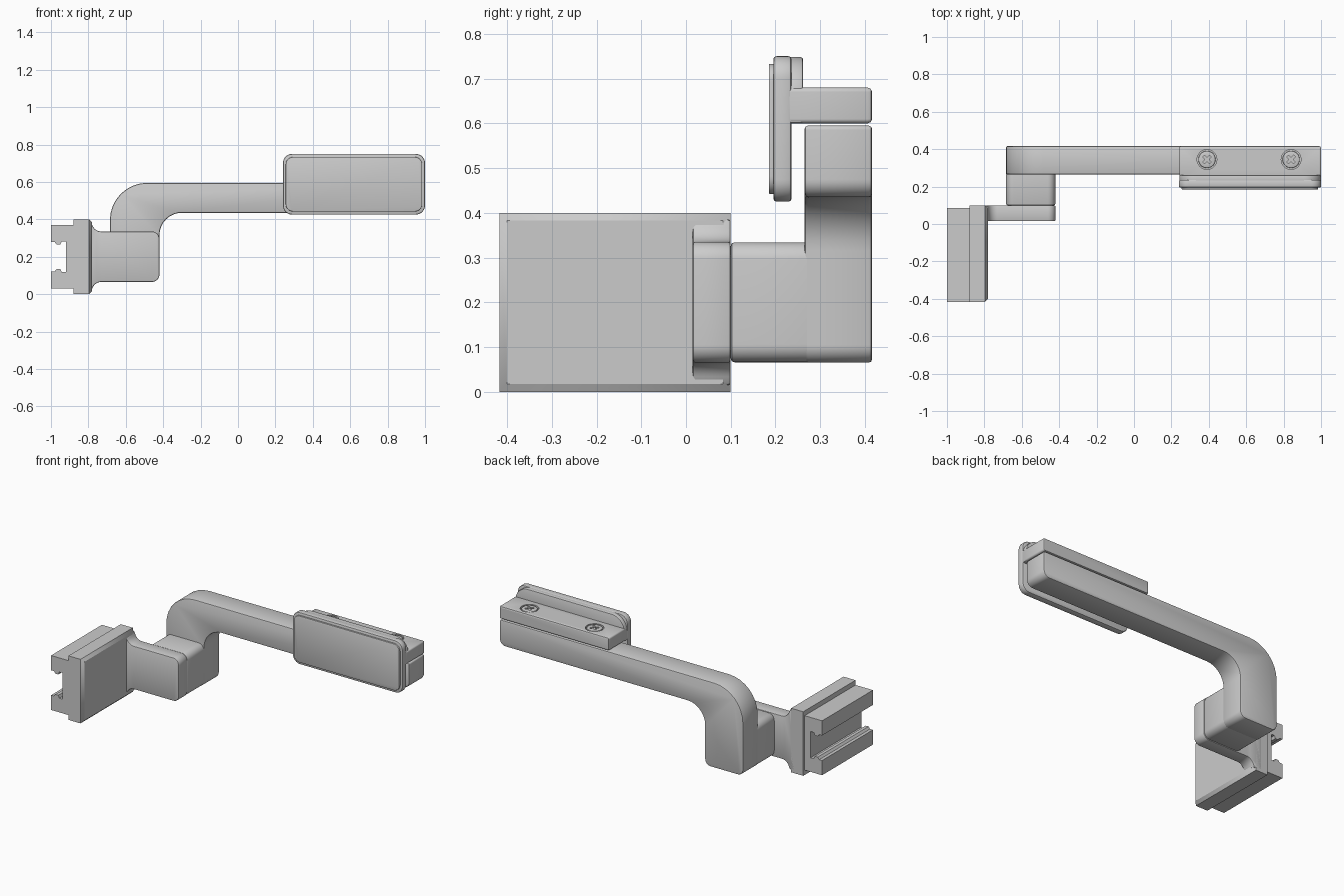
import bpy, bmesh, math
from mathutils import Vector

if "Cube" in bpy.data.objects:
    bpy.data.objects.remove(bpy.data.objects["Cube"])


def rounded(points, seg=8):
    """Turn (x, z, radius) corners into an outline with arcs."""
    out, n = [], len(points)
    for i, (x, z, r) in enumerate(points):
        p = Vector((x, z))
        if r == 0:
            out.append(p)
            continue
        a = (Vector(points[i - 1][:2]) - p).normalized()
        b = (Vector(points[(i + 1) % n][:2]) - p).normalized()
        half = a.angle(b) / 2
        c = p + (a + b).normalized() * (r / math.sin(half))
        s, e = p + a * (r / math.tan(half)) - c, p + b * (r / math.tan(half)) - c
        total = s.angle(e)
        for k in range(seg + 1):
            t = k / seg
            v = s * math.sin((1 - t) * total) + e * math.sin(t * total)
            out.append(c + v / math.sin(total))
    return out


def finish(ob, bevel=0, seg=2):
    bpy.ops.object.select_all(action='DESELECT')
    bpy.context.view_layer.objects.active = ob
    ob.select_set(True)
    if bevel:
        m = ob.modifiers.new("bevel", 'BEVEL')
        m.width, m.segments, m.limit_method = bevel, seg, 'ANGLE'
        m.angle_limit = math.radians(40)
        bpy.ops.object.modifier_apply(modifier=m.name)
    bpy.ops.object.shade_smooth_by_angle(angle=math.radians(30))
    return ob


def extrude(name, points, y0, y1, bevel=0, seg=2):
    """Extrude an x-z outline along y."""
    bm = bmesh.new()
    f = bm.faces.new([bm.verts.new((p.x, y0, p.y)) for p in rounded(points)])
    new = bmesh.ops.extrude_face_region(bm, geom=[f])['geom']
    bmesh.ops.translate(bm, vec=(0, y1 - y0, 0),
                        verts=[g for g in new if isinstance(g, bmesh.types.BMVert)])
    bmesh.ops.recalc_face_normals(bm, faces=bm.faces)
    me = bpy.data.meshes.new(name)
    bm.to_mesh(me)
    bm.free()
    ob = bpy.data.objects.new(name, me)
    bpy.context.collection.objects.link(ob)
    return finish(ob, bevel, seg)


def rect(x0, x1, z0, z1, r=0):
    return [(x0, z0, r), (x1, z0, r), (x1, z1, r), (x0, z1, r)]


def cylinder(name, x, y, z0, z1, r):
    bpy.ops.mesh.primitive_cylinder_add(vertices=32, radius=r, depth=z1 - z0,
                                        location=(x, y, (z0 + z1) / 2))
    bpy.context.object.name = name
    return bpy.context.object


def cut(target, cutter):
    m = target.modifiers.new("cut", 'BOOLEAN')
    m.operation, m.solver, m.object = 'DIFFERENCE', 'EXACT', cutter
    bpy.context.view_layer.objects.active = target
    bpy.ops.object.modifier_apply(modifier=m.name)
    bpy.data.objects.remove(cutter)


# slotted rail with small ribs inside the slot
upper = [(-1, .37, 0), (-1, .278, 0), (-.98, .278, 0), (-.97, .265, 0), (-.95, .265, 0),
         (-.943, .282, 0), (-.92, .282, 0)]
lower = [(x, .4 - z, 0) for x, z, r in reversed(upper)]
extrude("clamp_rail", upper + lower + [(-.87, .03, 0), (-.87, .37, 0)], -.417, .085)

# flange with chamfered front edges
flange = extrude("clamp_flange", rect(-.88, -.78, 0, .4), -.417, .1)
bm = bmesh.new()
bm.from_mesh(flange.data)
edges = [e for e in bm.edges if all(v.co.x > -.79 for v in e.verts)]
bmesh.ops.bevel(bm, geom=edges, offset=.017, segments=1, affect='EDGES')
bm.to_mesh(flange.data)
bm.free()

# neck plate flaring into the flange
extrude("neck_plate", [(-.84, .385, 0), (-.785, .385, 0), (-.765, .335, .05), (-.42, .335, .04),
                       (-.42, .065, .04), (-.765, .065, .05), (-.785, .015, 0),
                       (-.84, .015, 0)], .015, .1, .006)

# spacer block and bent arm
extrude("spacer_block", rect(-.684, -.421, .066, .334, .04), .1, .36, .008)
extrude("bent_arm", [(-.685, .065, .04), (-.42, .065, .04), (-.42, .435, .12), (.998, .435, .04),
                     (.998, .595, .01), (-.685, .595, .2)], .265, .416, .008)

# angled holder: top plate, rib, front plate and pad
top = extrude("holder_top_plate", rect(.242, 1, .6, .68, .01), .225, .416, .01)
extrude("holder_rib", [(.242, .6, 0), (.999, .6, 0), (.999, .748, .09), (.242, .748, .09)],
        .22, .262, .006)
extrude("holder_front_plate", rect(.24, 1, .425, .75, .05), .195, .236, .007)
extrude("front_pad", rect(.255, .985, .442, .733, .04), .185, .2, .003)

# recessed cross-head screws
for i, x in enumerate((.39, .84)):
    cut(top, cylinder("hole", x, .345, .668, .70, .053))
    head = cylinder("screw_%d" % i, x, .345, .65, .68, .046)
    finish(head, .005)
    for ang in (0, 1):
        bpy.ops.mesh.primitive_cube_add(size=1, location=(x, .345, .68),
                                        rotation=(0, 0, math.pi / 4 + ang * math.pi / 2))
        bpy.context.object.scale = (.052, .013, .03)
        bpy.context.view_layer.update()
        cut(head, bpy.context.object)
    finish(head)
finish(top)
